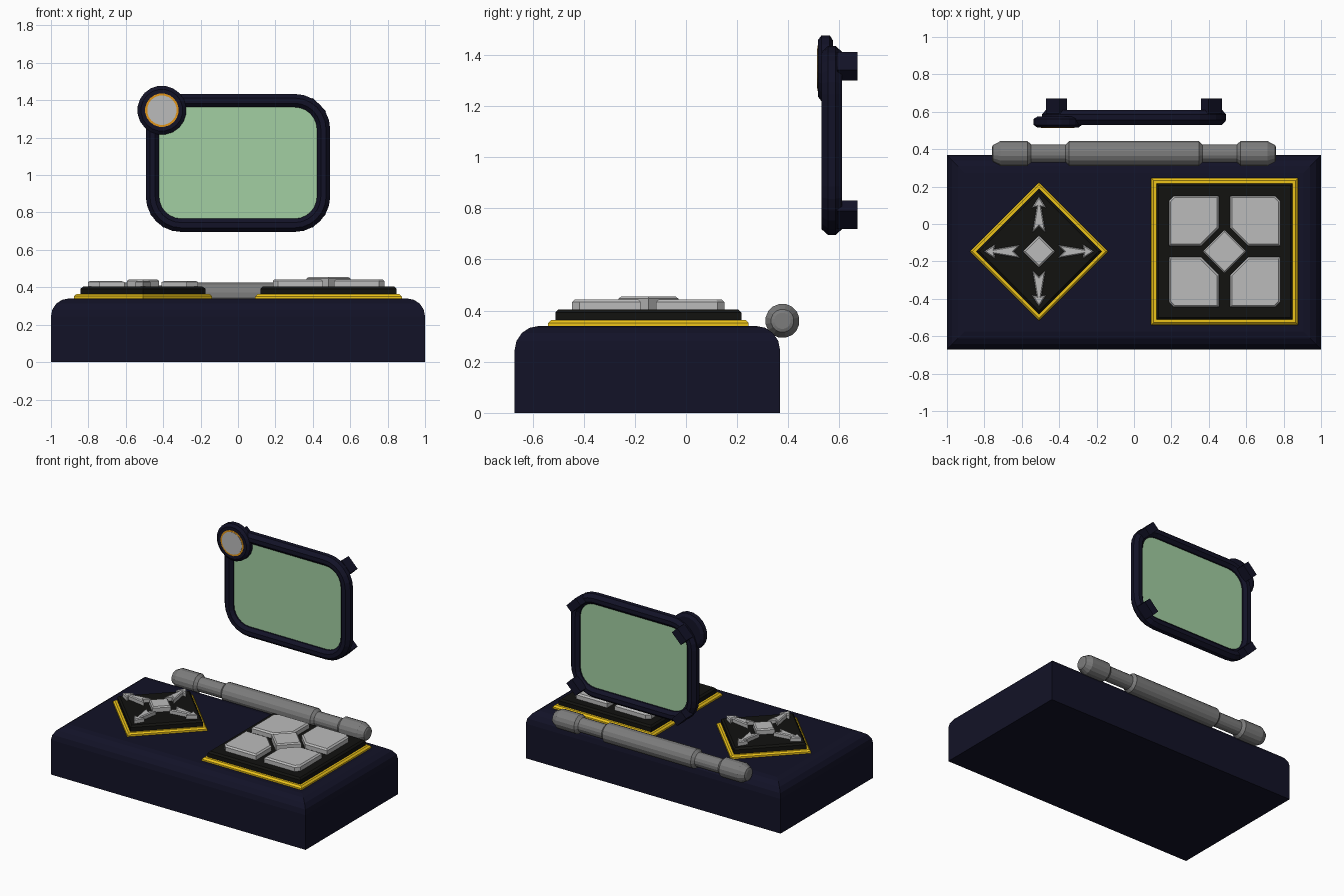
import bpy, bmesh
from math import pi, sin, cos
from mathutils import Matrix, Vector

if "Cube" in bpy.data.objects:
    bpy.data.objects.remove(bpy.data.objects["Cube"])


def material(name, rgb):
    m = bpy.data.materials.new(name)
    m.diffuse_color = (*rgb, 1)
    m.use_nodes = True
    m.node_tree.nodes["Principled BSDF"].inputs["Base Color"].default_value = m.diffuse_color
    return m


NAVY = material("navy", (0.006, 0.006, 0.02))
BLACK = material("black", (0.006, 0.006, 0.005))
YELLOW = material("yellow", (0.85, 0.55, 0.01))
ORANGE = material("orange", (0.75, 0.3, 0.01))
GREEN = material("green", (0.36, 0.62, 0.36))
STEEL = material("steel", (0.2, 0.2, 0.2))
GREY = material("light_grey", (0.5, 0.5, 0.5))


def finish(name, bm, mat):
    bmesh.ops.recalc_face_normals(bm, faces=bm.faces)
    me = bpy.data.meshes.new(name)
    bm.to_mesh(me)
    bm.free()
    me.materials.append(mat)
    ob = bpy.data.objects.new(name, me)
    bpy.context.collection.objects.link(ob)
    return ob


def prism(name, pts, z0, z1, bevel, mat, segments=1):
    """Upright prism over an outline, with a bevelled top rim."""
    bm = bmesh.new()
    face = bm.faces.new([bm.verts.new((x, y, z0)) for x, y in pts])
    geo = bmesh.ops.extrude_face_region(bm, geom=[face], use_keep_orig=True)["geom"]
    for v in (g for g in geo if isinstance(g, bmesh.types.BMVert)):
        v.co.z = z1
    bmesh.ops.recalc_face_normals(bm, faces=bm.faces)
    rim = [e for e in bm.edges if all(abs(v.co.z - z1) < 1e-6 for v in e.verts)]
    bmesh.ops.bevel(bm, geom=rim, offset=bevel, segments=segments, profile=0.5, affect='EDGES')
    return finish(name, bm, mat)


def bridge(bm, a, b):
    for i in range(len(a)):
        j = (i + 1) % len(a)
        bm.faces.new((a[i], a[j], b[j], b[i]))


def lathe(name, profile, axis, center, seg, mat):
    """Capped solid of revolution; profile is (position along axis, radius)."""
    bm = bmesh.new()
    rings = []
    for t, r in profile:
        ring = []
        for k in range(seg):
            a = 2 * pi * (k + 0.5) / seg
            u, w = r * cos(a), r * sin(a)
            co = (t, u, w) if axis == 'X' else (u, t, w)
            ring.append(bm.verts.new(Vector(co) + Vector(center)))
        rings.append(ring)
    for a, b in zip(rings, rings[1:]):
        bridge(bm, a, b)
    bm.faces.new(rings[0])
    bm.faces.new(rings[-1])
    return finish(name, bm, mat)


def square(cx, cy, h):
    return [(cx - h, cy - h), (cx + h, cy - h), (cx + h, cy + h), (cx - h, cy + h)]


def diamond(cx, cy, h):
    return [(cx, cy - h), (cx + h, cy), (cx, cy + h), (cx - h, cy)]


# Base body with rounded top rim
prism("base", [(-1, -0.67), (1, -0.67), (1, 0.368), (-1, 0.368)], 0, 0.34, 0.095, NAVY, 4)

# Direction pad: stacked diamonds, centre key and four arrows
px, py = -0.508, -0.147
prism("direction_pad_trim", diamond(px, py, 0.37), 0.33, 0.363, 0.01, YELLOW)
prism("direction_pad_plate", diamond(px, py, 0.335), 0.355, 0.404, 0.012, BLACK)
prism("direction_center_key", diamond(px, py, 0.086), 0.40, 0.442, 0.008, GREY)
half = [(0.295, 0), (0.232, 0.04), (0.238, 0.013), (0.1, 0.036)]
arrow = half + [(0.134, 0)] + [(u, -v) for u, v in reversed(half[1:])]
for k in range(4):
    rot = Matrix.Rotation(k * pi / 2, 2)
    pts = [tuple(rot @ Vector(p) + Vector((px, py))) for p in arrow]
    prism(f"direction_arrow_{k + 1}", pts, 0.40, 0.434, 0.006, GREY)

# Button pad: stacked squares, centre key and four clipped buttons
bx, by = 0.484, -0.147
prism("button_pad_trim", square(bx, by, 0.392), 0.33, 0.363, 0.012, YELLOW)
prism("button_pad_plate", square(bx, by, 0.364), 0.355, 0.404, 0.012, BLACK)
prism("button_center_key", diamond(bx, by, 0.117), 0.40, 0.455, 0.008, GREY)
button = [(0.03, 0.125), (0.125, 0.03), (0.298, 0.03), (0.298, 0.27),
          (0.27, 0.298), (0.03, 0.298)]
for k in range(4):
    rot = Matrix.Rotation(k * pi / 2, 2)
    pts = [tuple(rot @ Vector(p) + Vector((bx, by))) for p in button]
    prism(f"button_{k + 1}", pts, 0.40, 0.443, 0.01, GREY)

# Hinge bar along the back edge, mirrored profile
side = [(0.76, 0.032), (0.755, 0.045), (0.715, 0.067), (0.57, 0.067), (0.55, 0.05),
        (0.365, 0.05), (0.347, 0.067)]
lathe("hinge_bar", [(-t, r) for t, r in side] + side[::-1], 'X', (0, 0.377, 0.36), 16, STEEL)


# Floating screen
HX, HZ, R, CZ = 0.493, 0.369, 0.19, 1.065


def rounded(bm, inset, y, n=6):
    """Ring of vertices around a rounded rectangle facing the front."""
    r, ring = R - inset, []
    for q, (sx, sz) in enumerate([(1, 1), (-1, 1), (-1, -1), (1, -1)]):
        for i in range(n + 1):
            a = (q + i / n) * pi / 2
            ring.append(bm.verts.new((sx * (HX - R) + r * cos(a), y,
                                      CZ + sz * (HZ - R) + r * sin(a))))
    return ring


# Frame with chamfered section
bm = bmesh.new()
section = [(0, 0.555), (0, 0.585), (0.022, 0.61), (0.05, 0.61),
           (0.071, 0.59), (0.071, 0.55), (0.05, 0.53), (0.022, 0.53)]
loops = [rounded(bm, *p) for p in section]
for i in range(len(loops)):
    bridge(bm, loops[i], loops[(i + 1) % len(loops)])
finish("screen_frame", bm, NAVY)

# Glass pane
bm = bmesh.new()
front, back = rounded(bm, 0.065, 0.56), rounded(bm, 0.065, 0.58)
bridge(bm, front, back)
bm.faces.new(front)
bm.faces.new(back)
finish("screen_glass", bm, GREEN)

# Corner clips on the back of the frame
for sx in (-1, 1):
    for sz in (-1, 1):
        bm = bmesh.new()
        mat = (Matrix.Translation((sx * 0.414, 0.63, CZ + sz * 0.291))
               @ Matrix.Rotation(sx * sz * pi / 4, 4, 'Y')
               @ Matrix.Diagonal((0.1, 0.08, 0.058, 1)))
        bmesh.ops.create_cube(bm, size=1, matrix=mat)
        finish(f"screen_clip_{'left' if sx < 0 else 'right'}_{'low' if sz < 0 else 'high'}", bm, NAVY)

# Round knob on the screen corner
knob = (-0.407, 0, 1.347)
lathe("knob_body", [(0.575, 0.11), (0.562, 0.131), (0.53, 0.131), (0.516, 0.112)], 'Y', knob, 20, NAVY)
lathe("knob_ring", [(0.53, 0.09), (0.514, 0.09)], 'Y', knob, 20, ORANGE)
lathe("knob_face", [(0.53, 0.079), (0.512, 0.079)], 'Y', knob, 20, GREY)
